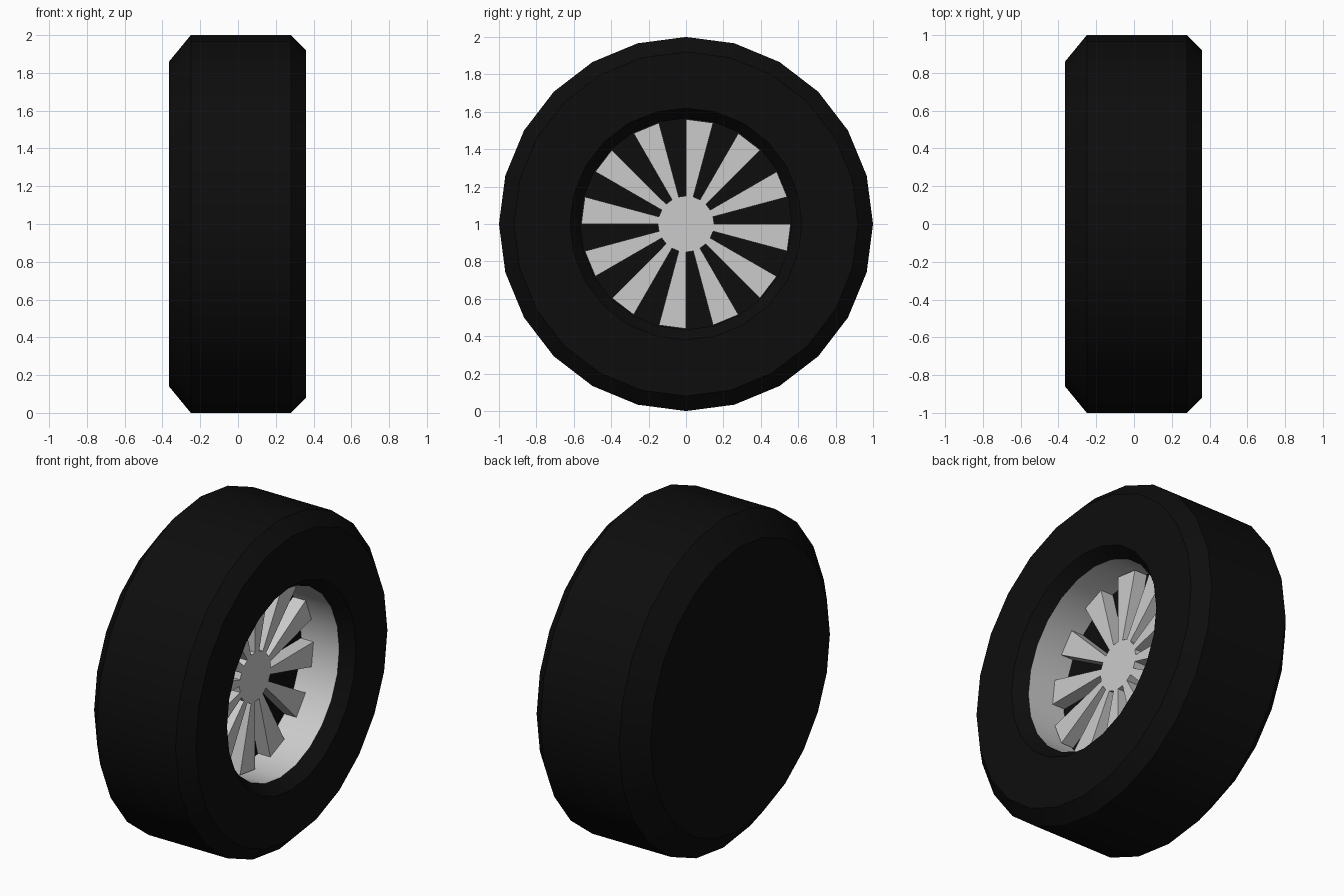
import bpy, bmesh, math

if "Cube" in bpy.data.objects:
    bpy.data.objects.remove(bpy.data.objects["Cube"])

SIDES = 24
STEP = 2 * math.pi / SIDES

black = bpy.data.materials.new("rubber_black")
black.diffuse_color = (0.004, 0.004, 0.004, 1)
black.use_nodes = True
black.node_tree.nodes["Principled BSDF"].inputs["Base Color"].default_value = black.diffuse_color


def ring_point(x, r, k):
    a = k * STEP
    return (x, r * math.sin(a), 1 + r * math.cos(a))


def finish(bm, name, mat=None, smooth=None):
    me = bpy.data.meshes.new(name)
    bm.to_mesh(me)
    bm.free()
    ob = bpy.data.objects.new(name, me)
    bpy.context.collection.objects.link(ob)
    if mat:
        me.materials.append(mat)
    if smooth:
        bpy.ops.object.select_all(action='DESELECT')
        ob.select_set(True)
        bpy.context.view_layer.objects.active = ob
        bpy.ops.object.shade_smooth_by_angle(angle=math.radians(smooth))
    return ob


def lathe(name, profile, mat=None, cap_start=False, smooth=30):
    """Spin (x, radius) points around the axle."""
    bm = bmesh.new()
    rings = [[bm.verts.new(ring_point(x, r, k)) for k in range(SIDES)] for x, r in profile]
    for a, b in zip(rings, rings[1:]):
        for k in range(SIDES):
            n = (k + 1) % SIDES
            bm.faces.new((a[k], b[k], b[n], a[n]))
    if cap_start:
        bm.faces.new(rings[0])
    return finish(bm, name, mat, smooth)


# tyre with closed back and bevelled front opening
lathe("tyre", [(-0.365, 0.86), (-0.25, 1.0), (0.28, 1.0), (0.36, 0.92),
               (0.36, 0.62), (0.285, 0.565)], black, cap_start=True)

# grey inner wall of the rim
lathe("rim_wall", [(0.285, 0.565), (0.03, 0.565)])

# dark plate behind the spokes
bm = bmesh.new()
bm.faces.new([bm.verts.new(ring_point(0.03, 0.565, -k)) for k in range(SIDES)])
bm.normal_update()
if bm.faces[:][0].normal.x < 0:
    bmesh.ops.reverse_faces(bm, faces=bm.faces[:])
finish(bm, "rim_back_plate", black)

# hub with twelve spokes: every other sector reaches the rim
bm = bmesh.new()
outline = []
for k in range(0, SIDES, 2):
    outline += [(0.15, k), (0.56, k), (0.56, k + 1), (0.15, k + 1)]
face = bm.faces.new([bm.verts.new(ring_point(0.03, r, k)) for r, k in outline])
ext = bmesh.ops.extrude_face_region(bm, geom=[face], use_keep_orig=True)
bmesh.ops.translate(bm, vec=(0.085, 0, 0),
                    verts=[g for g in ext["geom"] if isinstance(g, bmesh.types.BMVert)])
bmesh.ops.recalc_face_normals(bm, faces=bm.faces[:])
finish(bm, "hub_and_spokes")
